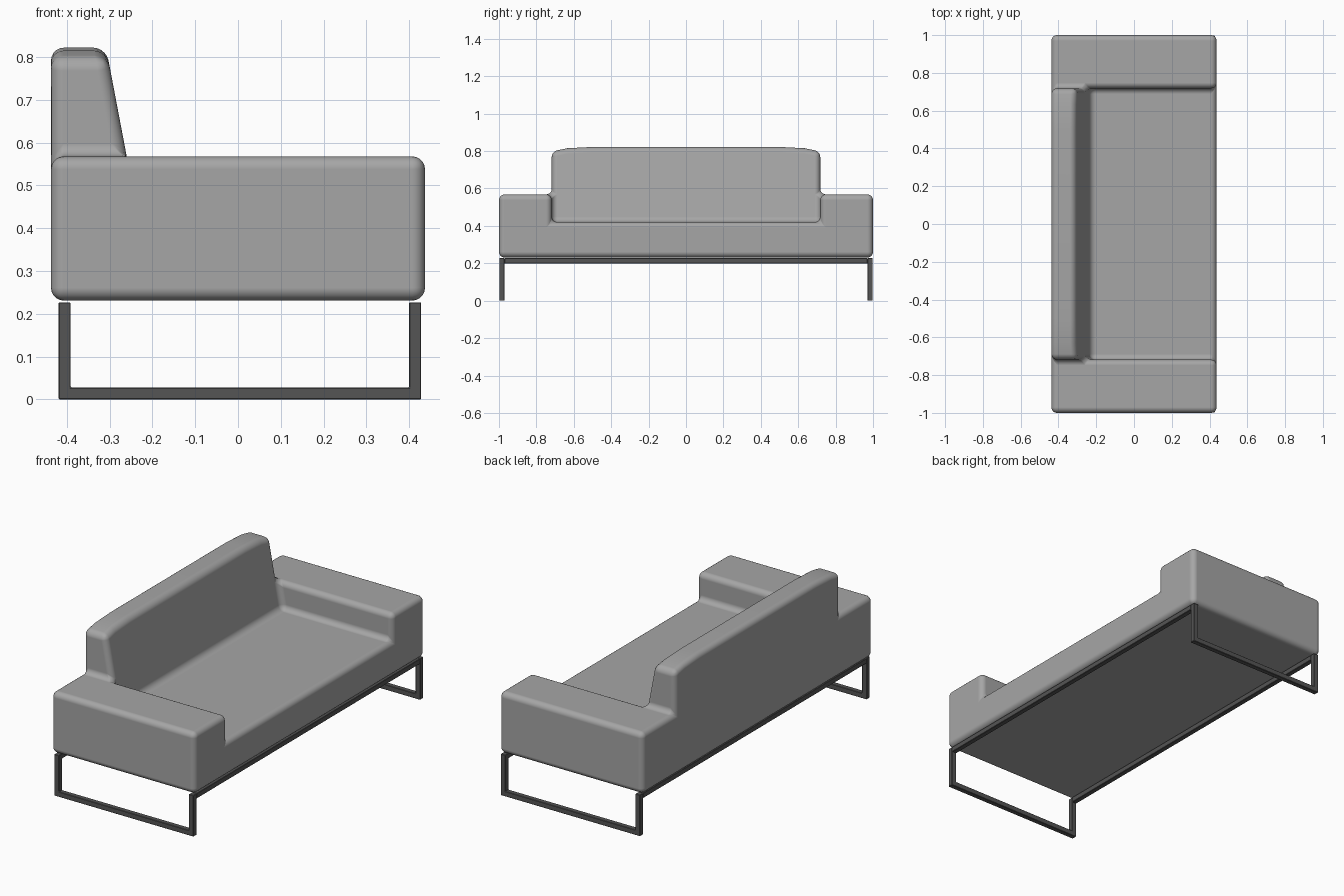
import bpy, bmesh
from itertools import product

if "Cube" in bpy.data.objects:
    bpy.data.objects.remove(bpy.data.objects["Cube"])


def material(name, v):
    m = bpy.data.materials.new(name)
    m.diffuse_color = (v, v, v, 1)
    m.use_nodes = True
    m.node_tree.nodes["Principled BSDF"].inputs["Base Color"].default_value = m.diffuse_color
    return m


fabric, steel = material("grey_fabric", 0.38), material("dark_steel", 0.09)


def to_object(bm, name, mat):
    bmesh.ops.recalc_face_normals(bm, faces=bm.faces)
    mesh = bpy.data.meshes.new(name)
    bm.to_mesh(mesh)
    bm.free()
    mesh.materials.append(mat)
    ob = bpy.data.objects.new(name, mesh)
    bpy.context.collection.objects.link(ob)
    return ob


def bevel(ob, width, segments):
    mod = ob.modifiers.new("soft_edges", 'BEVEL')
    mod.width, mod.segments = width, segments
    mod.limit_method, mod.angle_limit = 'ANGLE', 0.6
    mod.harden_normals = segments > 1


# Upholstered body: one stepped block, made from filled cells of a coarse grid
X = [-0.437, -0.26, 0.437]
Y = [-1.0, -0.718, -0.635, -0.5, 0.5, 0.635, 0.718, 1.0]
Z = [0.231, 0.42, 0.568, 0.822]
DROP = {1: 0.024, 2: 0.007, 5: 0.007, 6: 0.024}   # backrest top lower at ends


def filled(i, j, k):
    if not (0 <= i < 2 and 0 <= j < 7 and 0 <= k < 3):
        return False
    arm, back = j in (0, 6), i == 0
    return k == 0 or (k == 1 and (arm or back)) or (k == 2 and back and not arm)


def corner(i, j, k):
    x, y, z = X[i], Y[j], Z[k]
    if k == 3:
        z -= DROP.get(j, 0)
    if i == 1 and k > 0:                 # sloping front of the backrest
        x = -0.26 - 0.19 * (z - 0.568)
    return x, y, z


bm = bmesh.new()
verts = {}
for cell in product(range(2), range(7), range(3)):
    if not filled(*cell):
        continue
    for axis, side in product(range(3), (0, 1)):
        n = list(cell)
        n[axis] += 1 if side else -1
        if filled(*n):
            continue
        face = []
        for a, b in ((0, 0), (1, 0), (1, 1), (0, 1)):
            key = list(cell)
            key[axis] += side
            key[(axis + 1) % 3] += a
            key[(axis + 2) % 3] += b
            key = tuple(key)
            if key not in verts:
                verts[key] = bm.verts.new(corner(*key))
            face.append(verts[key])
        bm.faces.new(face).smooth = True
bevel(to_object(bm, "sofa_body", fabric), 0.03, 5)

# Metal frame: a U-shaped leg at each end, joined by two long rails
T, TOP = 0.028, 0.227
XB, XF, YE = -0.419, 0.428, 0.998


def extruded(name, profile, start, length):
    """Extrude an x-z profile along y."""
    bm = bmesh.new()
    f = bm.faces.new([bm.verts.new((x, start, z)) for x, z in profile])
    r = bmesh.ops.extrude_face_region(bm, geom=[f])
    bmesh.ops.translate(bm, vec=(0, length, 0), verts=[
        v for v in r["geom"] if isinstance(v, bmesh.types.BMVert)])
    bevel(to_object(bm, name, steel), 0.002, 1)


U = [(XB, TOP), (XB, 0), (XF, 0), (XF, TOP),
     (XF - T, TOP), (XF - T, T), (XB + T, T), (XB + T, TOP)]
extruded("left_leg", U, -YE, T)
extruded("right_leg", U, YE - T, T)
for name, x in (("back_rail", XB), ("front_rail", XF - T)):
    square = [(x, TOP - T), (x + T, TOP - T), (x + T, TOP), (x, TOP)]
    extruded(name, square, -YE + T, 2 * (YE - T))
